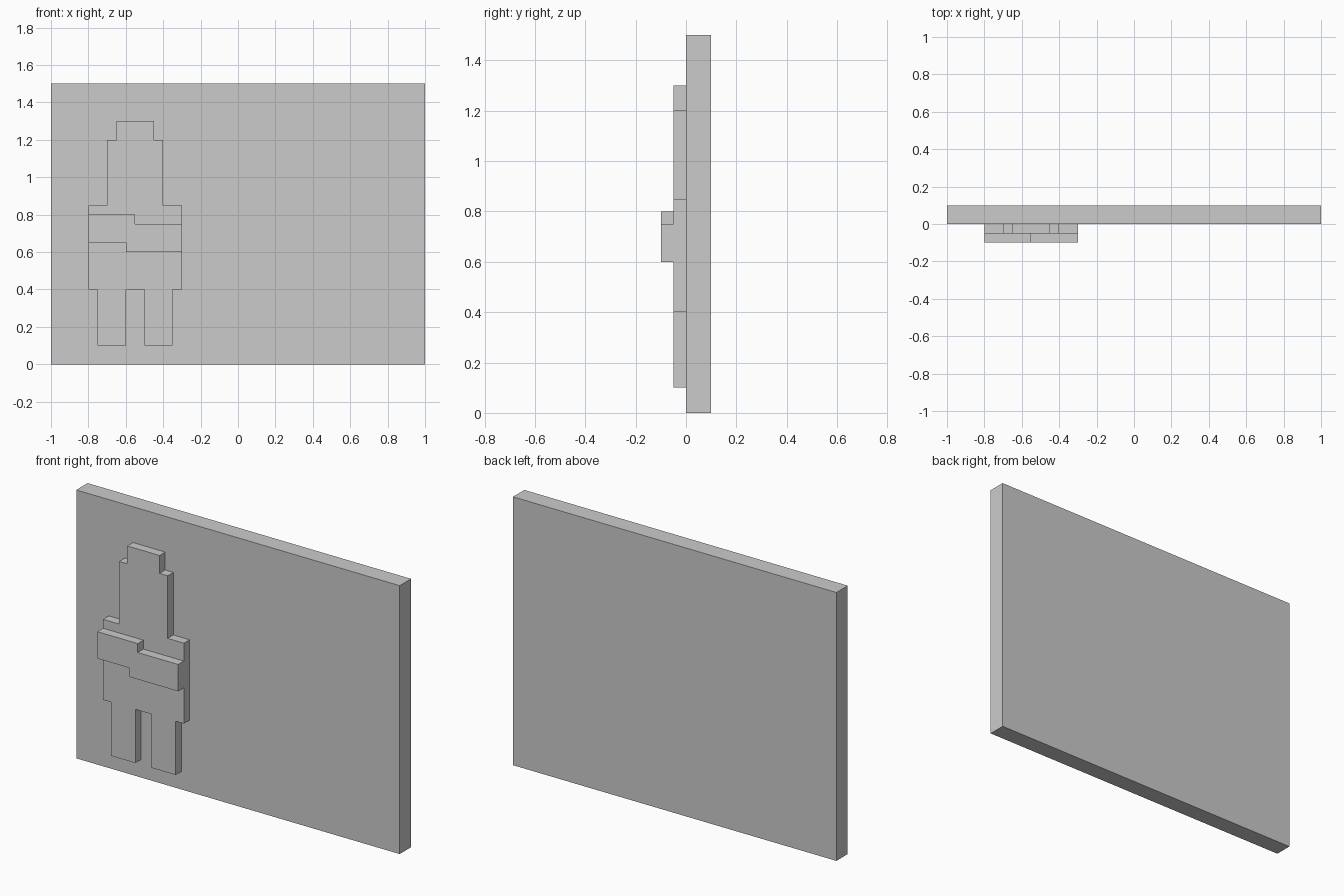
import bpy
import bmesh

if "Cube" in bpy.data.objects:
    bpy.data.objects.remove(bpy.data.objects["Cube"])


def extrude_profile(name, points, y_front, y_back):
    """Flat-faced solid from an (x, z) outline, extruded along y."""
    bm = bmesh.new()
    face = bm.faces.new([bm.verts.new((x, y_front, z)) for x, z in points])
    result = bmesh.ops.extrude_face_region(bm, geom=[face], use_keep_orig=True)
    verts = [g for g in result["geom"] if isinstance(g, bmesh.types.BMVert)]
    bmesh.ops.translate(bm, verts=verts, vec=(0, y_back - y_front, 0))
    bmesh.ops.recalc_face_normals(bm, faces=bm.faces)
    mesh = bpy.data.meshes.new(name)
    bm.to_mesh(mesh)
    bm.free()
    obj = bpy.data.objects.new(name, mesh)
    bpy.context.collection.objects.link(obj)
    return obj


# Wall slab
extrude_profile("wall_panel", [(-1, 0), (1, 0), (1, 1.5), (-1, 1.5)], 0, 0.1)

# Relief figure: half outline from crotch to crown, mirrored about its centre line
center = -0.55
half = [(0.05, 0.4), (0.05, 0.1), (0.2, 0.1), (0.2, 0.4), (0.25, 0.4),
        (0.25, 0.85), (0.15, 0.85), (0.15, 1.2), (0.1, 1.2), (0.1, 1.3)]
outline = [(center + x, z) for x, z in half]
outline += [(center - x, z) for x, z in reversed(half)]
extrude_profile("relief_figure", outline, -0.05, 0)

# Crossed arms: stepped band in front of the torso
arms = [(-0.8, 0.65), (-0.6, 0.65), (-0.6, 0.6), (-0.3, 0.6),
        (-0.3, 0.75), (-0.55, 0.75), (-0.55, 0.8), (-0.8, 0.8)]
extrude_profile("folded_arms", arms, -0.1, -0.05)
